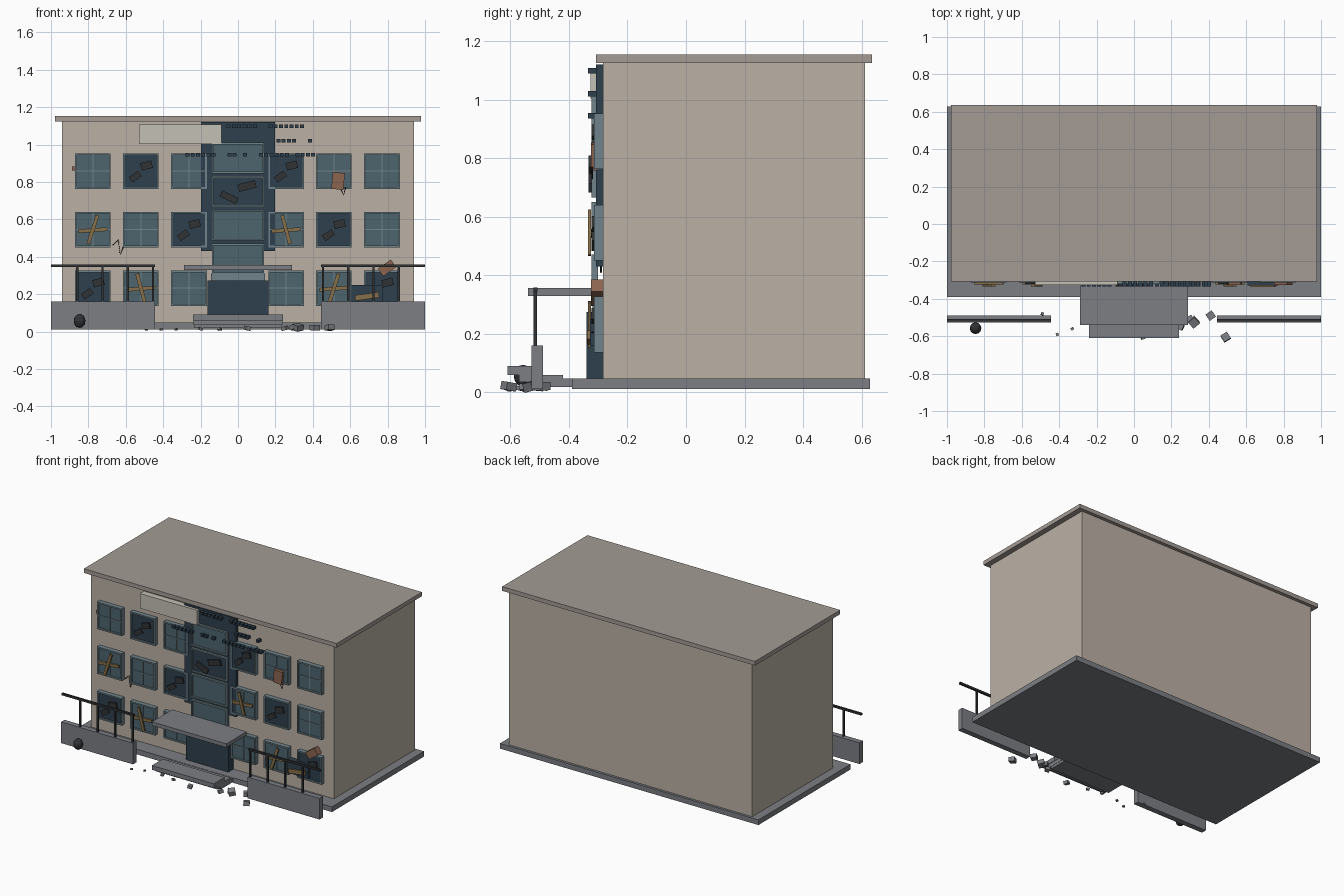
import bpy, random
from math import radians
from mathutils import Matrix

if "Cube" in bpy.data.objects:
    bpy.data.objects.remove(bpy.data.objects["Cube"])

random.seed(4)


def mat(name, r, g, b):
    m = bpy.data.materials.new(name)
    m.diffuse_color = (r, g, b, 1)
    m.use_nodes = True
    m.node_tree.nodes["Principled BSDF"].inputs["Base Color"].default_value = m.diffuse_color
    return m


PLASTER = mat("plaster", .50, .44, .38)
ROOF = mat("roof", .37, .33, .30)
CONCRETE = mat("concrete", .20, .21, .23)
GLASS = mat("glass", .075, .13, .155)
DARK = mat("dark_blue", .026, .050, .075)
FRAME = mat("frame", .16, .23, .26)
WOOD = mat("wood", .24, .16, .07)
METAL = mat("dark_metal", .03, .032, .036)
RUST = mat("rust", .26, .13, .08)
PALE = mat("pale_panel", .55, .53, .46)


def box(name, x, y, z, m, rot=(0, 0, 0)):
    """Box from (min, max) ranges, rotated about its centre in degrees."""
    bpy.ops.mesh.primitive_cube_add(size=1)
    o = bpy.context.object
    o.name = name
    size = [b - a for a, b in (x, y, z)]
    o.data.transform(Matrix.Diagonal((*size, 1)))
    o.location = [(a + b) / 2 for a, b in (x, y, z)]
    o.rotation_euler = [radians(a) for a in rot]
    o.data.materials.append(m)
    return o


def plate(name, cx, cz, w, h, y, m, angle=0):
    """Flat piece on the facade, turned about the y axis."""
    return box(name, (cx - w / 2, cx + w / 2), y, (cz - h / 2, cz + h / 2), m, (0, angle, 0))


def window(name, cx, cz, w, h, pane, back, front, mullions=True):
    """Pane, four frame bars and an optional cross of mullions."""
    t = .010
    plate(name + "_pane", cx, cz, w - t, h - t, (front + .009, back), pane)
    for s in (-1, 1):
        plate(name + "_frame_side", cx + s * (w - t) / 2, cz, t, h, (front, back), FRAME)
        plate(name + "_frame_rail", cx, cz + s * (h - t) / 2, w - 2 * t, t, (front, back), FRAME)
    if mullions:
        plate(name + "_mullion_v", cx, cz, .005, h - 2 * t, (front + .004, back), FRAME)
        plate(name + "_mullion_h", cx, cz, w - 2 * t, .005, (front + .004, back), FRAME)


def shards(cx, cz, y, k=1):
    plate("broken_shard", cx + .03 * k, cz + .03, .06 * k, .04, (y, y + .012), METAL, -14)
    plate("broken_shard", cx - .03 * k, cz - .03, .06 * k, .035, (y, y + .012), METAL, 25 if k > 1 else -35)


def crack(name, pts, y=-.29):
    cu = bpy.data.curves.new(name, "CURVE")
    cu.dimensions = "3D"
    cu.bevel_depth = .003
    cu.bevel_resolution = 0
    sp = cu.splines.new("POLY")
    sp.points.add(len(pts) - 1)
    for p, (x, z) in zip(sp.points, pts):
        p.co = (x, y, z, 1)
    cu.materials.append(METAL)
    bpy.context.collection.objects.link(bpy.data.objects.new(name, cu))


# Main volume
box("foundation", (-1, 1), (-.39, .628), (.012, .048), CONCRETE)
box("main_block", (-.94, .94), (-.283, .611), (.045, 1.126), PLASTER)
box("roof_slab", (-.978, .978), (-.307, .635), (1.124, 1.153), ROOF)

# Windows, broken or boarded
cols = [-.776, -.519, -.262, .257, .513, .770]
rows = [.232, .545, .858]
broken = {(0, 0), (0, 5), (1, 2), (1, 4), (2, 1), (2, 3)}
boarded = {(0, 1), (0, 4), (1, 0), (1, 3)}
for r, cz in enumerate(rows):
    for c, cx in enumerate(cols):
        bad = (r, c) in broken
        window("window", cx, cz, .19, .19, DARK if bad else GLASS, -.28, -.314, not bad)
        if bad:
            shards(cx, cz, -.322)
        if (r, c) in boarded:
            plate("board_flat", cx, cz - .003, .155, .02, (-.324, -.312), WOOD, -4)
            plate("board_steep", cx, cz, .02, .16, (-.334, -.324), WOOD, 18 if c % 2 == 0 else -15)

# Central bay
box("bay_panel", (-.198, .198), (-.307, -.28), (.43, 1.12), DARK)
for i in range(4):
    window("bay_window", 0, .928 - .18 * i, .28, .165, DARK if i == 1 else GLASS, -.30, -.322, False)
shards(0, .748, -.333, 1.6)
box("transom", (-.145, .145), (-.32, -.28), (.27, .31), FRAME)
box("entrance_door", (-.163, .163), (-.34, -.28), (.045, .274), DARK)
box("entrance_canopy", (-.288, .288), (-.54, -.315), (.33, .356), CONCRETE)

# Entrance steps
for w, y, z in ((.24, (-.61, -.49), (.06, .09)), (.237, (-.57, -.42), (.035, .06)),
                (.235, (-.53, -.37), (.018, .047))):
    box("entrance_step", (-w, w), y, z, CONCRETE)

# Low walls with handrails on both sides
for s in (-1, 1):
    def span(a, b):
        return tuple(sorted((s * a, s * b)))
    box("side_wall", span(.443, 1), (-.527, -.489), (.012, .16), CONCRETE)
    box("handrail", span(.443, 1), (-.521, -.507), (.344, .358), METAL)
    for px in (.455, .59, .725, .86):
        box("rail_post", span(px - .006, px + .006), (-.520, -.508), (.155, .35), METAL)

# Plain sign board and loose facade tiles
box("blank_board", (-.53, -.088), (-.326, -.283), (1.003, 1.107), PALE)
for z, x0, n in ((1.098, -.05, 17), (1.02, .16, 9), (.945, -.27, 25)):
    for i in range(n):
        if random.random() < .8:
            plate("facade_tile", x0 + i * .028, z, .021, .018, (-.335, -.305), DARK)

# Rust patches, leaning panel, cracks
plate("rust_patch", .535, .805, .065, .09, (-.325, -.30), RUST, 5)
plate("rust_patch", .797, .34, .085, .05, (-.325, -.28), RUST, -35)
plate("rust_chip", -.878, .872, .018, .022, (-.30, -.28), RUST)
plate("leaning_panel", .69, .205, .165, .09, (-.328, -.28), DARK)
plate("loose_plank", .69, .188, .13, .03, (-.338, -.325), WOOD, -8)
crack("wall_crack", [(-.67, .46), (-.64, .49), (-.63, .41), (-.61, .46)])
crack("pane_crack", [(.515, .84), (.55, .76), (.565, .73), (.575, .77)], -.32)

# Dark ball
bpy.ops.mesh.primitive_uv_sphere_add(segments=12, ring_count=8, radius=1, location=(-.847, -.557, .057))
ball = bpy.context.object
ball.name = "dark_ball"
ball.scale = (.031, .031, .037)
ball.data.materials.append(METAL)

# Rubble
for x, y, s in ((.41, -.49, .04), (.32, -.525, .045), (.49, -.605, .04), (.30, -.51, .035),
                (.05, -.60, .03), (.25, -.55, .03), (-.33, -.56, .014), (-.41, -.59, .014),
                (-.49, -.48, .014), (-.2, -.55, .02), (-.1, -.57, .02)):
    h = s * .7
    box("rubble", (x - s / 2, x + s / 2), (y - s / 2, y + s / 2), (.007, .007 + h), CONCRETE,
        (random.uniform(-15, 15), random.uniform(-15, 15), random.uniform(15, 75)))
